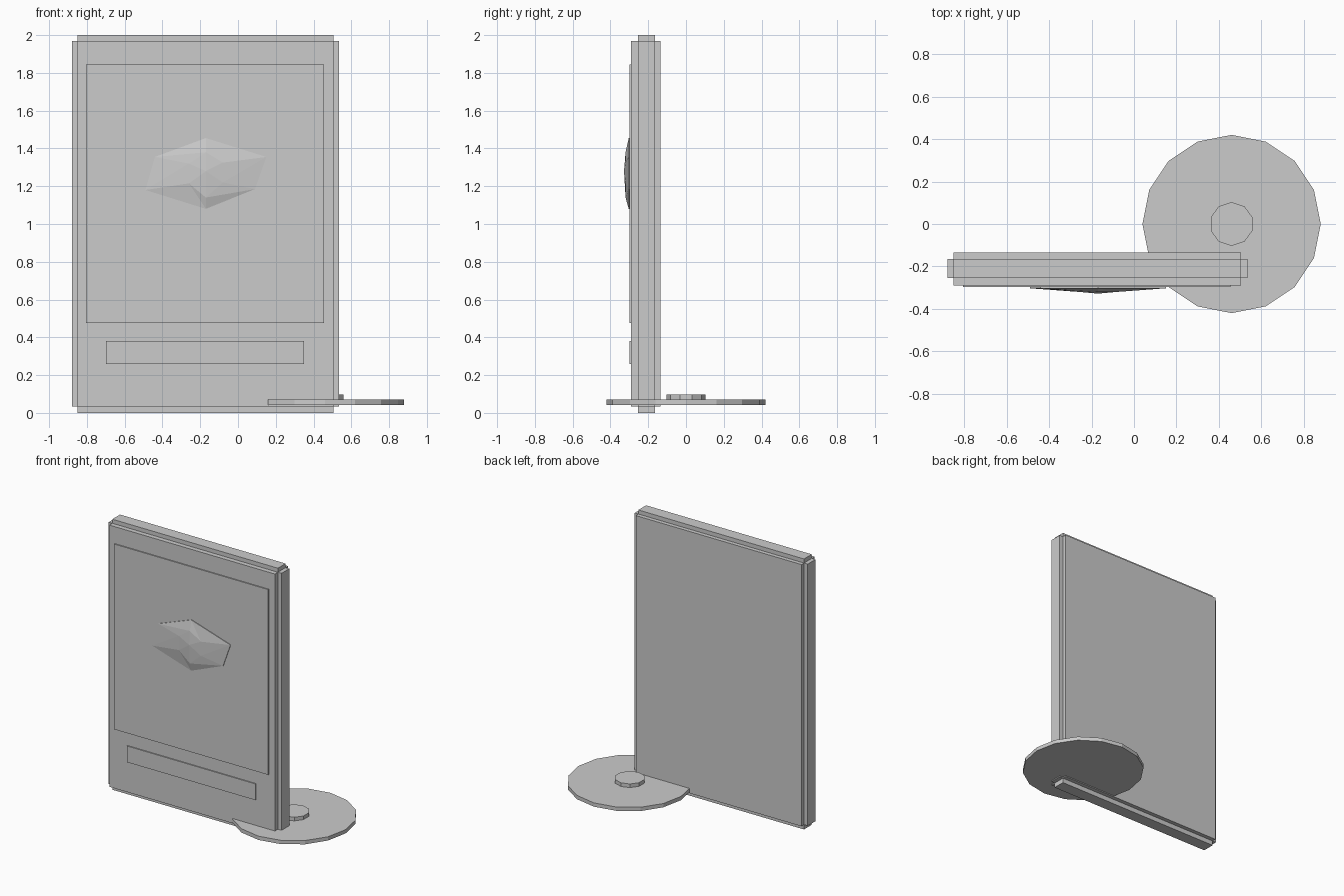
import bpy, bmesh, math

cube = bpy.data.objects.get("Cube")
if cube:
    bpy.data.objects.remove(cube, do_unlink=True)

grey = bpy.data.materials.new("plain grey")
grey.use_nodes = True
grey.diffuse_color = (0.6, 0.6, 0.6, 1)
grey.node_tree.nodes["Principled BSDF"].inputs["Base Color"].default_value = (0.6, 0.6, 0.6, 1)


def finish(name, bm):
    bmesh.ops.recalc_face_normals(bm, faces=bm.faces[:])
    mesh = bpy.data.meshes.new(name)
    bm.to_mesh(mesh)
    bm.free()
    mesh.materials.append(grey)
    obj = bpy.data.objects.new(name, mesh)
    bpy.context.collection.objects.link(obj)
    return obj


def box(name, x, y, z):
    bm = bmesh.new()
    bmesh.ops.create_cube(bm, size=1)
    for v in bm.verts:
        v.co = [lo + (c + 0.5) * (hi - lo) for c, (lo, hi) in zip(v.co, (x, y, z))]
    return finish(name, bm)


def disc(name, sides, radius, z, turn=0.0):
    bm = bmesh.new()
    ring = [bm.verts.new((0.46 + radius * math.cos(turn + math.tau * i / sides),
                          radius * math.sin(turn + math.tau * i / sides), z[0]))
            for i in range(sides)]
    base = bm.faces.new(ring)
    top = bmesh.ops.extrude_face_region(bm, geom=[base], use_keep_orig=True)["geom"]
    for v in top:
        if isinstance(v, bmesh.types.BMVert):
            v.co.z = z[1]
    return finish(name, bm)


# Case: thick core with a stepped rim on all four edges
core_x, core_z, rim_y = (-0.85, 0.505), (0.035, 1.97), (-0.255, -0.165)
box("case_core", core_x, (-0.29, -0.135), core_z)
box("case_side_rim", (-0.88, 0.535), rim_y, core_z)
box("case_end_rim", core_x, rim_y, (0, 2))

# Raised plates on the front
box("front_panel", (-0.805, 0.455), (-0.298, -0.288), (0.475, 1.845))
box("front_label", (-0.70, 0.35), (-0.298, -0.288), (0.26, 0.38))

# Disc and its hub
disc("disc", 16, 0.42, (0.042, 0.07))
disc("disc_hub", 10, 0.103, (0.068, 0.097), math.pi / 2)

# Faceted ornament: skewed hexagon rings rising to a shallow point
outer = [(0, 0.185), (0.32, 0.085), (0.26, -0.085), (0, -0.19), (-0.32, -0.09), (-0.27, 0.085)]
inner = [(0, 0.11), (0.09, 0.055), (0.09, -0.05), (0, -0.13), (-0.09, -0.055), (-0.09, 0.05)]
bm = bmesh.new()
rings = [[bm.verts.new((-0.17 + x, y, 1.27 + z)) for x, z in pts]
         for pts, y in ((outer, -0.296), (outer, -0.303), (inner, -0.32))]
for a, b in zip(rings, rings[1:]):
    for i in range(6):
        j = (i + 1) % 6
        bm.faces.new((a[i], a[j], b[j]))
        bm.faces.new((a[i], b[j], b[i]))
tip = bm.verts.new((-0.17, -0.328, 1.28))
for i in range(6):
    bm.faces.new((rings[-1][i], rings[-1][(i + 1) % 6], tip))
bm.faces.new(rings[0])
finish("faceted_ornament", bm)
